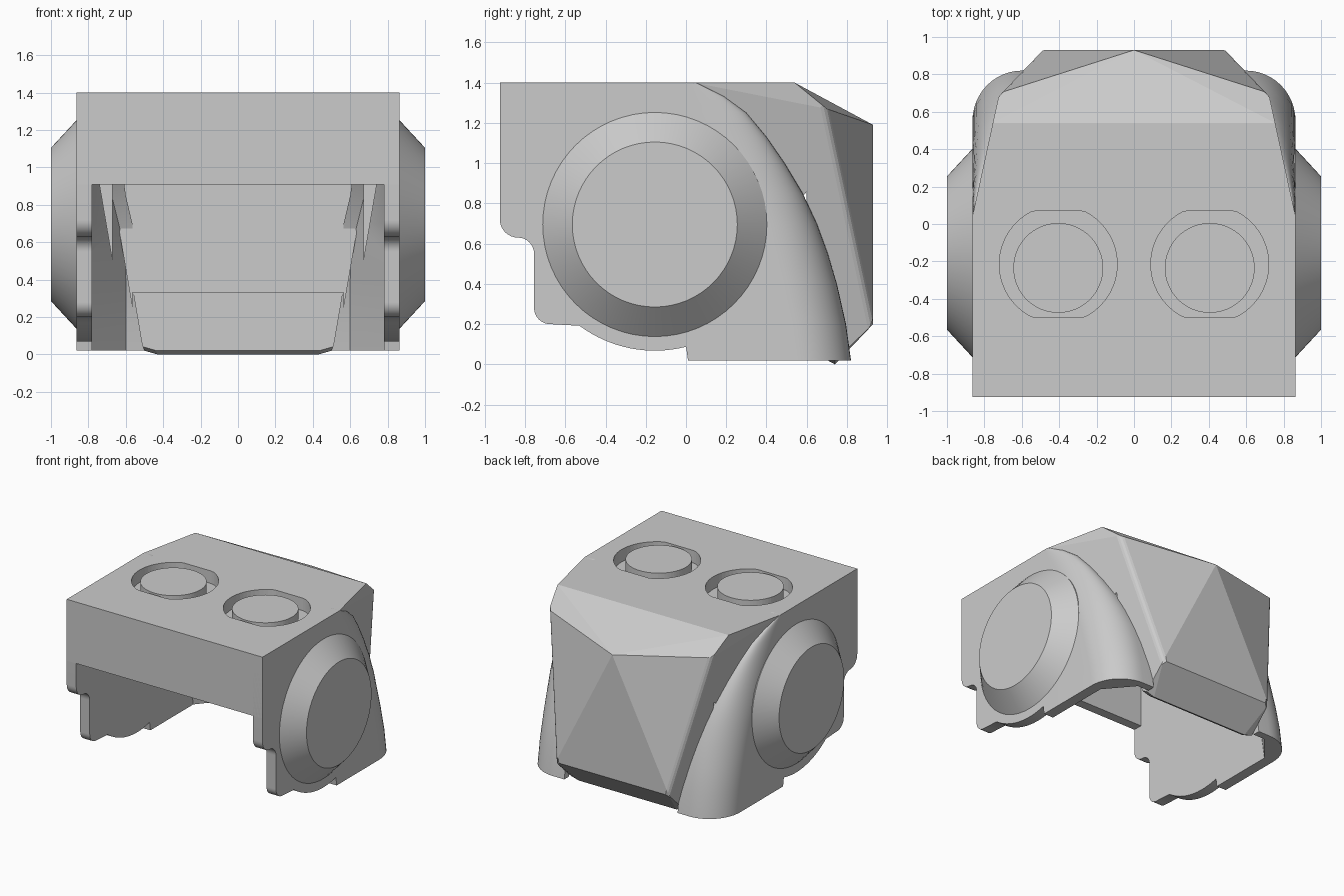
import bpy, bmesh
from math import sin, cos, pi

cube = bpy.data.objects.get("Cube")
if cube:
    bpy.data.objects.remove(cube, do_unlink=True)

grey = bpy.data.materials.new("plain grey")
grey.use_nodes = True
grey.diffuse_color = (0.6, 0.6, 0.6, 1)
grey.node_tree.nodes["Principled BSDF"].inputs["Base Color"].default_value = grey.diffuse_color

W = .864  # half width of the body


def finish(name, bm, smooth=None):
    bmesh.ops.recalc_face_normals(bm, faces=bm.faces)
    mesh = bpy.data.meshes.new(name)
    bm.to_mesh(mesh)
    bm.free()
    mesh.materials.append(grey)
    ob = bpy.data.objects.new(name, mesh)
    bpy.context.collection.objects.link(ob)
    if smooth:
        bpy.ops.object.select_all(action="DESELECT")
        ob.select_set(True)
        bpy.context.view_layer.objects.active = ob
        bpy.ops.object.shade_smooth_by_angle(angle=smooth)
    return ob


def loft(name, rings, smooth=None):
    """Skin equal-length closed sections and cap both ends."""
    bm = bmesh.new()
    rows = [[bm.verts.new(p) for p in ring] for ring in rings]
    n = len(rows[0])
    for a, b in zip(rows, rows[1:]):
        for i in range(n):
            j = (i + 1) % n
            bm.faces.new((a[i], a[j], b[j], b[i]))
    bm.faces.new(rows[0])
    bm.faces.new(rows[-1])
    return finish(name, bm, smooth)


def arc(cx, cy, r, a0, a1, n=8):
    return [(cx + r * cos(a0 + (a1 - a0) * i / n), cy + r * sin(a0 + (a1 - a0) * i / n))
            for i in range(n + 1)]


def box(name, x, y0, y1, z1):
    ring = [(-x, y0), (x, y0), (x, y1), (-x, y1)]
    return loft(name, [[(px, py, z) for px, py in ring] for z in (-.5, z1)])


def cut(target, cutter):
    mod = target.modifiers.new("cut", "BOOLEAN")
    mod.operation, mod.solver, mod.object = "DIFFERENCE", "EXACT", cutter
    bpy.context.view_layer.objects.active = target
    bpy.ops.object.modifier_apply(modifier=mod.name)
    bpy.data.objects.remove(cutter, do_unlink=True)


# Faceted main shell
half = [(W, -.925, 1.4), (W, .04, 1.4), (.755, .54, 1.4), (W, -.925, .91),
        (W, -.43, .9), (.72, .70, 1.27), (.5, .93, .2), (.43, .74, 0), (.5, .74, .02)]
bm = bmesh.new()
bm.verts.new((0, .93, 1.19))
for x, y, z in half:
    for s in (1, -1):
        bm.verts.new((s * x, y, z))
bmesh.ops.convex_hull(bm, input=bm.verts)
bmesh.ops.dissolve_limit(bm, angle_limit=.02, verts=bm.verts, edges=bm.edges)
# soften the two rear corner edges
corners = [e for e in bm.edges
           if {round(v.co.z, 2) for v in e.verts} == {1.27, .2} and e.verts[0].co.x * e.verts[1].co.x > 0]
bmesh.ops.bevel(bm, geom=corners, offset=.03, segments=3, profile=.5, affect="EDGES")
shell = finish("main_shell", bm)

# Hollow inside, behind a thin front panel
cut(shell, box("cavity_opening", .78, -1.2, -.8, .91))
cut(shell, box("cavity_front", .78, -.85, .25, 1.27))
cut(shell, box("cavity_rear", .67, 0, .6, 1.22))
cut(shell, box("cavity_low", .565, .4, .7, .33))

# Ring recesses in the top, each leaving a flush round stud
N = 64
for s in (1, -1):
    outer, inner = [], []
    for i in range(N):
        c, d = cos(2 * pi * i / N), sin(2 * pi * i / N)
        outer.append((s * .405 + .315 * c, -.215 + max(-.285, min(.285, .315 * d))))
        inner.append((s * .405 + .24 * c, -.235 + .24 * d))
    bm = bmesh.new()
    rows = [[bm.verts.new((x, y, z)) for x, y in ring]
            for ring, z in ((outer, 1.3), (outer, 1.5), (inner, 1.5), (inner, 1.3))]
    for a, b in zip(rows, rows[1:] + rows[:1]):
        for i in range(N):
            j = (i + 1) % N
            bm.faces.new((a[i], a[j], b[j], b[i]))
    cut(shell, finish("ring_cutter", bm))

# Side plate outline in (y, z)
plate = [(.01, 1.4), (-.925, 1.4)]
plate += arc(-.835, .72, .09, pi, 1.5 * pi)
plate += arc(-.835, .55, .08, .5 * pi, 0)
plate += arc(-.675, .28, .08, pi, 1.5 * pi)
plate += arc(-.155, .695, .627, 1.5 * pi - .64, 1.5 * pi + .25, 16)
plate += [(.01, .02)]

# Wing sections: height, start of rounding, rear end, inner lip
levels = [(1.4, .02, .05, .78), (1.33, .05, .19, .74), (1.25, .10, .30, .70), (1.13, .17, .40, .67),
          (1.0, .24, .49, .62), (.85, .31, .58, .60), (.7, .38, .65, .565),
          (.55, .43, .705, .565), (.4, .47, .75, .53), (.2, .52, .795, .5), (.02, .55, .82, .5)]

for side, s in (("left", 1), ("right", -1)):
    loft(side + "_side_plate", [[(s * x, y, z) for y, z in plate] for x in (.78, W)], .6)

    # Rounded wing sweeping back and down, fading into the shell at the top
    rings = []
    for z, ys, ye, lip in levels:
        xe = max(W - .179 * (ye - .04) - .167 * (1.4 - z), .60)
        ring = [(.78, .01), (W, .01)]
        for i in range(13):
            t = pi / 2 * i / 12
            ring.append((xe + (W - xe) * cos(t), ys + (ye - ys) * sin(t)))
        thick = min(.06, ye - ys)
        ring += [(lip, ye), (lip, ye - thick), (min(xe, .78), ye - thick), (.78, ys)]
        rings.append([(s * x, y, z) for x, y in ring])
    loft(side + "_wing", rings, .6)

    # Conical ear disc
    loft(side + "_ear_disc", [[(s * x, y, z) for y, z in arc(-.155, .695, r, 0, 2 * pi * 63 / 64, 63)]
                              for x, r in ((.8, .557), (W, .557), (1.0, .41))], .5)
